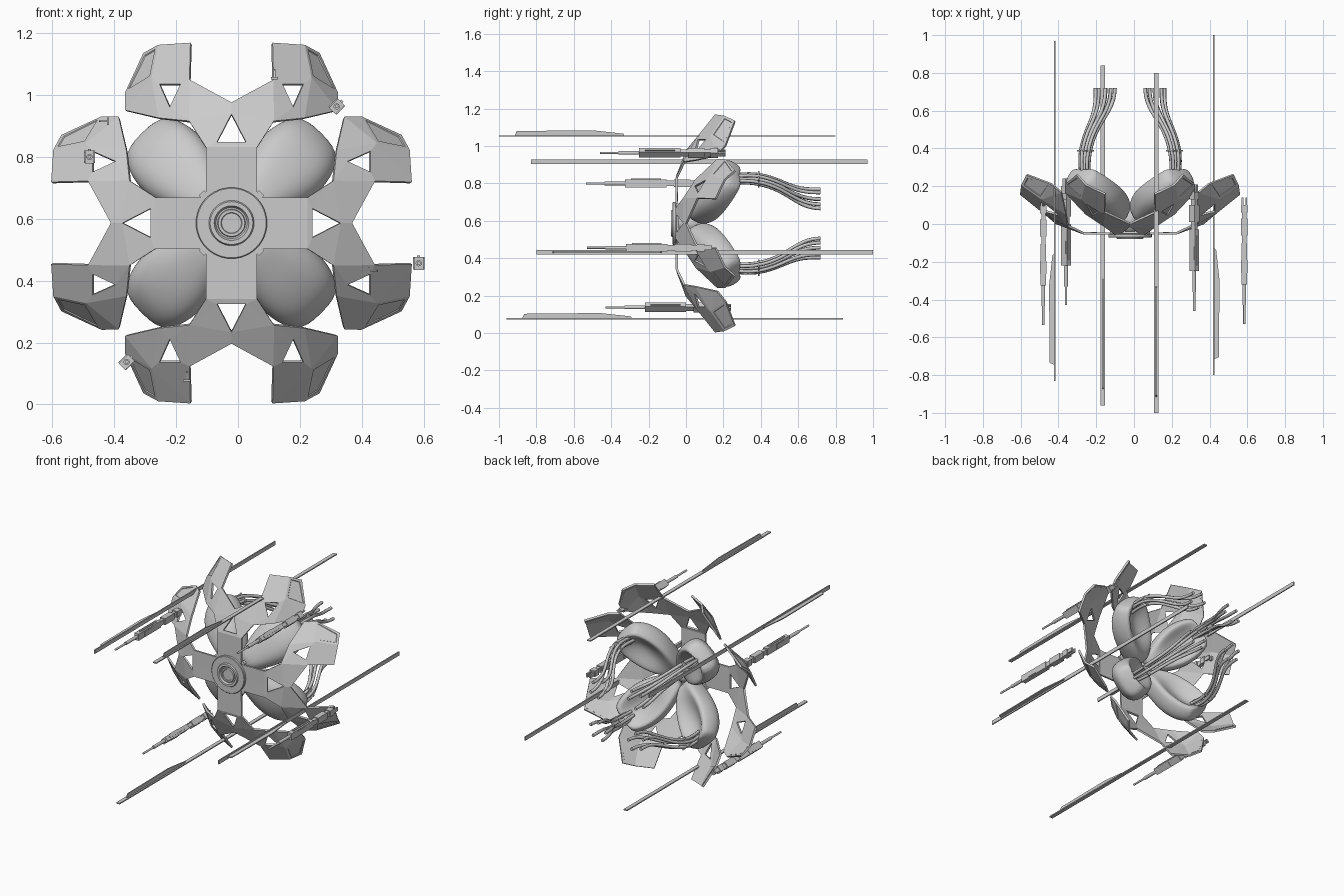
import bpy, bmesh
from math import sin, cos, pi, radians, copysign
from mathutils import Matrix, Vector

if "Cube" in bpy.data.objects:
    bpy.data.objects.remove(bpy.data.objects["Cube"])

CX, CZ = -0.021, 0.586          # axis of the whole flower-like frame


def spin(deg, x=CX, z=CZ, y=0.0):
    """Place a part built in local (tangent, depth, radius) space."""
    return Matrix.Translation((x, y, z)) @ Matrix.Rotation(radians(deg), 4, 'Y')


def finish(bm, name, matrix, smooth=None):
    me = bpy.data.meshes.new(name)
    bm.to_mesh(me)
    bm.free()
    ob = bpy.data.objects.new(name, me)
    bpy.context.collection.objects.link(ob)
    ob.matrix_world = matrix
    if smooth:
        bpy.ops.object.select_all(action='DESELECT')
        ob.select_set(True)
        bpy.context.view_layer.objects.active = ob
        bpy.ops.object.shade_smooth_by_angle(angle=radians(smooth))
    return ob


def box(bm, lo, hi):
    lo, hi = Vector(lo), Vector(hi)
    m = Matrix.Translation((lo + hi) / 2) @ Matrix.Diagonal((*(hi - lo), 1))
    bmesh.ops.create_cube(bm, size=1, matrix=m)


def rod(bm, r, y0, y1, sides=12):
    m = Matrix.Translation((0, (y0 + y1) / 2, 0)) @ Matrix.Rotation(pi / 2, 4, 'X')
    bmesh.ops.create_cone(bm, cap_ends=True, segments=sides, radius1=r, radius2=r,
                          depth=y1 - y0, matrix=m)


# --- armour arms: half outline as (tangent, radius, depth), mirrored -------
P = dict(
    o=(0, 0, -.057), i=(.083, .083, -.057), s=(.083, .246, -.055), m=(0, .246, -.055),
    h0=(0, .262, -.05), h1=(.047, .262, -.05), h2=(0, .353, -.015),
    v=(.137, .33, -.015), n=(0, .39, -.002), F=(.136, .464, .06), E=(.236, .34, .05),
    k0=(.165, .45, .063), k1=(.2, .375, .045), k2=(.233, .45, .105),
    A=(.133, .583, .155), P=(.259, .47, .13), B=(.237, .576, .205),
    C=(.285, .55, .26), G=(.345, .42, .21), D=(.344, .365, .165))
FACES = ["o i s m", "m s h1 h0", "s v h1", "h1 v h2", "h2 v F n", "F v k1 k0",
         "v E k1", "F k0 k2 P A", "k2 k1 E P", "E D P", "A P B", "P D G", "B P G C"]


def arm(name, deg):
    bm = bmesh.new()
    panels = []
    for sx in (1, -1):
        vs = {k: bm.verts.new((sx * t, d, r)) for k, (t, r, d) in P.items()}
        for f in FACES:
            face = bm.faces.new([vs[k] for k in f.split()])
            face.normal_update()
            if face.normal.y > 0:
                face.normal_flip()
            if f == "B P G C":
                panels.append(face)
    bmesh.ops.remove_doubles(bm, verts=bm.verts, dist=.0005)
    # recessed grooves on the outer facets
    bmesh.ops.inset_individual(bm, faces=panels, thickness=.018)
    bmesh.ops.inset_individual(bm, faces=panels, thickness=.003, depth=-.003)
    ob = finish(bm, name, spin(deg))
    mod = ob.modifiers.new("thickness", 'SOLIDIFY')
    mod.thickness, mod.offset = .012, -1


for name, deg in (("top", 0), ("right", 90), ("bottom", 180), ("left", 270)):
    arm(name + "_armour_arm", deg)

# --- hub: turned disc with rings, plus core behind it ----------------------
prof = [(0, -.05), (.115, -.05), (.115, -.069), (.112, -.072), (.073, -.072), (.069, -.08),
        (.056, -.08), (.05, -.068), (.045, -.068), (.043, -.077), (.034, -.077),
        (.032, -.073), (0, -.073)]
bm = bmesh.new()
pv = [bm.verts.new((r, y, 0)) for r, y in prof]
pe = [bm.edges.new(p) for p in zip(pv, pv[1:])]
bmesh.ops.spin(bm, geom=pv + pe, axis=(0, 1, 0), cent=(0, 0, 0), angle=2 * pi, steps=48)
bmesh.ops.remove_doubles(bm, verts=bm.verts, dist=.0002)
bmesh.ops.recalc_face_normals(bm, faces=bm.faces)
finish(bm, "hub_disc", spin(0), 25)
bm = bmesh.new()
bmesh.ops.create_uvsphere(bm, u_segments=24, v_segments=14, radius=.05,
                          matrix=Matrix.Translation((0, .02, 0)) @ Matrix.Diagonal((1, 1.4, 1, 1)))
finish(bm, "hub_core", spin(0), 40)

# --- hooded petals: (radius, depth, half width, front, back thickness, scoop)
SECTIONS = [(.05, .03, .05, .05, .07, .1), (.13, .09, .095, .08, .11, .3),
            (.22, .135, .13, .088, .12, .75), (.31, .19, .13, .088, .11, .9),
            (.36, .235, .108, .072, .085, .7), (.388, .265, .085, .056, .06, .1)]
TILT = radians(36)


def petal(name, deg):
    bm = bmesh.new()
    rings = []
    for d, y, w, front, back, scoop in SECTIONS:
        ring = []
        for k in range(20):
            a = 2 * pi * k / 20
            c, s = (copysign(abs(q) ** .8, q) for q in (cos(a), sin(a)))
            h = back if s > 0 else front
            n = h * s
            if s > 0:                                   # hollow between the side rims
                n *= 1 - scoop * max(0, 1 - abs(c) ** 2 * 1.5)
            ring.append(bm.verts.new((w * c, y + n * cos(TILT), d - n * sin(TILT))))
        rings.append(ring)
    for r0, r1 in zip(rings, rings[1:]):
        for k in range(20):
            bm.faces.new((r0[k], r0[k - 1], r1[k - 1], r1[k]))
    bm.faces.new(rings[0])
    bm.faces.new(rings[-1][::-1])
    bmesh.ops.recalc_face_normals(bm, faces=bm.faces)
    ob = finish(bm, name, spin(deg), 60)
    mod = ob.modifiers.new("smooth", 'SUBSURF')
    mod.levels = mod.render_levels = 2


# --- cable bundles running back from each petal: (radius, depth, spread) ---
PATH = [(.335, .24, .022), (.348, .33, .028), (.33, .42, .03), (.28, .51, .032),
        (.217, .59, .042), (.187, .66, .058), (.187, .72, .06)]


def cables(name, deg):
    cu = bpy.data.curves.new(name, 'CURVE')
    cu.dimensions = '3D'
    cu.bevel_depth, cu.bevel_resolution, cu.use_fill_caps = .0095, 2, True
    for k in range(5):
        a = 2 * pi * k / 5 + .3
        sp = cu.splines.new('NURBS')
        sp.points.add(len(PATH) - 1)
        for p, (d, y, s) in zip(sp.points, PATH):
            p.co = (s * cos(a), y, d + s * .8 * sin(a), 1)
        sp.use_endpoint_u, sp.order_u, sp.resolution_u = True, 4, 5
    ob = bpy.data.objects.new(name, cu)
    bpy.context.collection.objects.link(ob)
    ob.matrix_world = spin(deg)
    # clamp plate and short strut beside the hub
    bm = bmesh.new()
    box(bm, (-.034, .385, .305), (.034, .393, .363))
    finish(bm, name + "_clamp", spin(deg))
    bm = bmesh.new()
    box(bm, (-.012, -.054, .08), (.012, -.035, .138))
    finish(bm, name + "_front_strut", spin(deg))


for name, deg in (("upper_right", 45), ("lower_right", 135), ("lower_left", 225), ("upper_left", 315)):
    petal(name + "_petal", deg)
    cables(name + "_cables", deg)


# --- long spears: flat rail with an upright blade near the front -----------
def spear(name, x, z, y, deg):
    bm = bmesh.new()
    box(bm, (-.012, 0, -.0035), (.012, 1.8, .0035))
    side = [(.085, .003), (.095, .026), (.50, .030), (.665, .012), (.67, .003)]
    f = bm.faces.new([bm.verts.new((-.003, a, b)) for a, b in side])
    ext = bmesh.ops.extrude_face_region(bm, geom=[f])
    bmesh.ops.translate(bm, vec=(.006, 0, 0),
                        verts=[v for v in ext['geom'] if isinstance(v, bmesh.types.BMVert)])
    bmesh.ops.recalc_face_normals(bm, faces=bm.faces)
    finish(bm, name, spin(deg, x, z, y))


spear("upper_right_spear", .118, 1.054, -1.0, 0)
spear("upper_left_spear", -.42, .915, -.83, -90)
spear("lower_right_spear", .423, .432, -.8, 90)
spear("lower_left_spear", -.165, .077, -.96, 0)


# --- guns: barrel, sleeve, stepped receiver and rear block -----------------
def gun(name, x, z, y, deg):
    bm = bmesh.new()
    rod(bm, .006, 0, .25)
    rod(bm, .010, .10, .25)
    box(bm, (-.015, .21, -.021), (.015, .43, .021))
    box(bm, (-.018, .27, -.016), (.018, .34, .016))
    box(bm, (-.011, .43, -.015), (.011, .61, .015))
    box(bm, (-.018, .47, -.020), (.018, .56, .020))
    box(bm, (-.018, .59, -.019), (.018, .63, .019))
    for s in (-.01, .01):
        box(bm, (s - .005, .62, -.012), (s + .005, .67, .012))
    box(bm, (-.005, .24, .02), (.005, .40, .026))
    finish(bm, name, spin(deg, x, z, y))


gun("upper_right_gun", .319, .963, -.46, 45)
gun("upper_left_gun", -.48, .80, -.535, 0)
gun("lower_right_gun", .584, .456, -.53, 0)
gun("lower_left_gun", -.36, .137, -.43, 45)
